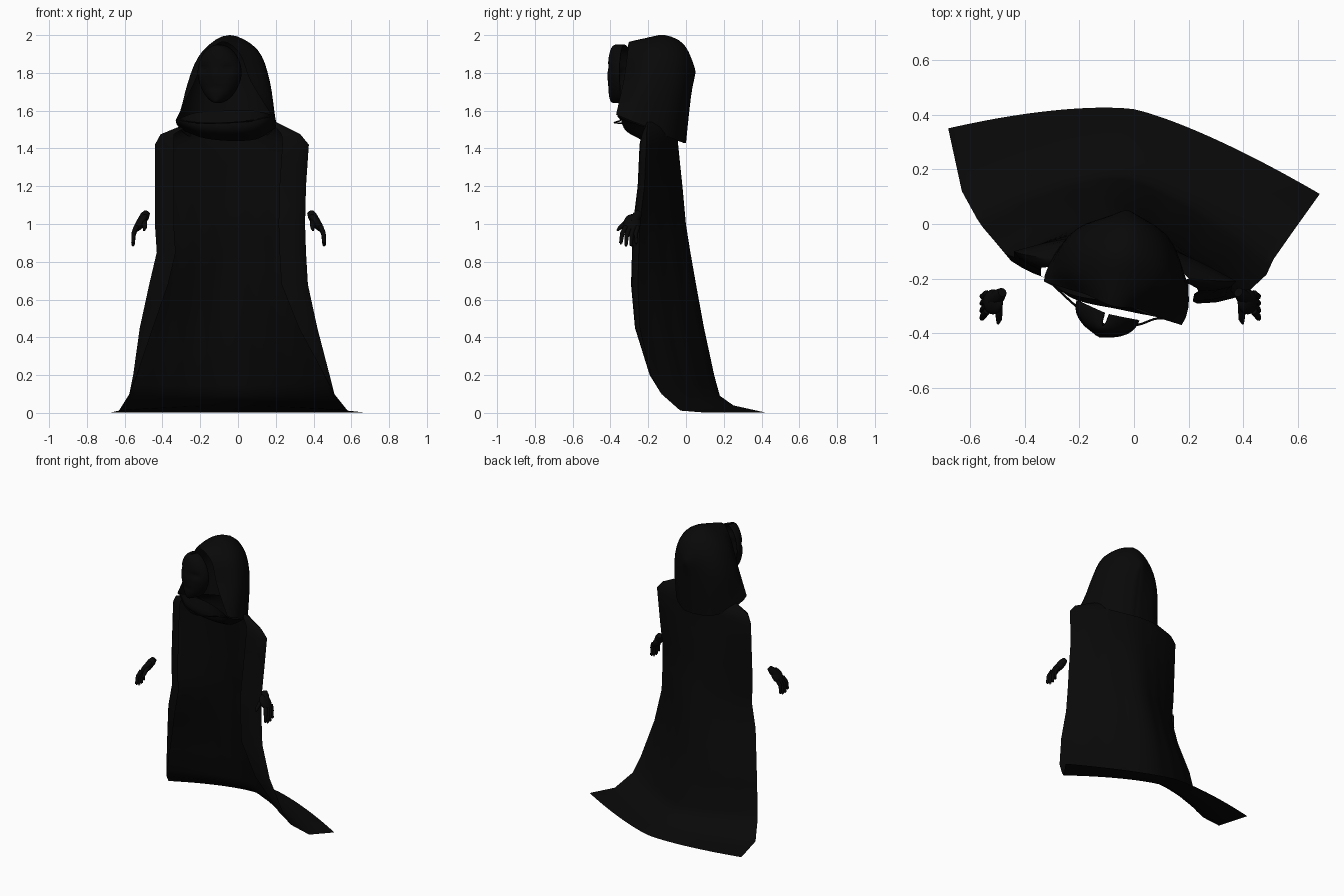
import bpy, bmesh, math
from mathutils import Vector, Matrix

if "Cube" in bpy.data.objects:
    bpy.data.objects.remove(bpy.data.objects["Cube"])


def material(name, v):
    m = bpy.data.materials.new(name)
    m.diffuse_color = (v, v, v, 1)
    m.use_nodes = True
    m.node_tree.nodes["Principled BSDF"].inputs["Base Color"].default_value = m.diffuse_color
    return m


CLOTH = material("black_cloth", 0.0026)
DARK = material("dark_skin", 0.0024)


def finish(name, bm, mat, angle=50):
    me = bpy.data.meshes.new(name)
    bm.to_mesh(me)
    bm.free()
    ob = bpy.data.objects.new(name, me)
    bpy.context.collection.objects.link(ob)
    me.materials.append(mat)
    bpy.ops.object.select_all(action='DESELECT')
    ob.select_set(True)
    bpy.context.view_layer.objects.active = ob
    bpy.ops.object.shade_smooth_by_angle(angle=math.radians(angle))
    return ob


def spline(pts, n):
    """Resample points with a Catmull-Rom curve, n steps per span."""
    p = [Vector(q) for q in pts]
    p = [p[0] * 2 - p[1]] + p + [p[-1] * 2 - p[-2]]
    out = []
    for i in range(1, len(p) - 2):
        a, b, c, d = p[i - 1:i + 3]
        for k in range(n):
            t = k / n
            out.append(0.5 * (2 * b + (c - a) * t + (2 * a - 5 * b + 4 * c - d) * t * t
                              + (3 * b - a - 3 * c + d) * t ** 3))
    return out + [p[-2]]


def grid(rows):
    bm = bmesh.new()
    vs = [[bm.verts.new(p) for p in r] for r in rows]
    for a, b in zip(vs, vs[1:]):
        for i in range(len(a) - 1):
            bm.faces.new((a[i], a[i + 1], b[i + 1], b[i]))
    return bm


# Cape: edge height, left edge x y, back centre y z, right edge x y
levels = [
    (1.54, -.25, -.14, -.05, 1.54, .20, -.20),
    (1.475, -.41, -.11, -.045, 1.475, .33, -.21),
    (1.42, -.44, -.10, -.045, 1.42, .375, -.21),
    (1.20, -.44, -.11, -.02, 1.20, .36, -.22),
    (1.00, -.44, -.12, .00, 1.00, .355, -.245),
    (.85, -.43, -.125, .025, .85, .36, -.25),
    (.68, -.47, -.11, .055, .68, .37, -.255),
    (.45, -.52, -.05, .095, .45, .42, -.245),
    (.20, -.555, -.01, .15, .20, .485, -.185),
    (.10, -.575, .02, .18, .09, .51, -.13),
    (.012, -.63, .12, .25, .04, .58, -.03),
    (.001, -.68, .35, .42, .001, .68, .11),
]
rows = []
N = 40
for z, lx, ly, cy, cz, rx, ry in levels:
    l, r = Vector((lx, ly, z)), Vector((rx, ry, z))
    rise = cy - (ly + ry) / 2
    power = 1.45 + .25 * max(0, z - 1) / .5
    fold = .006 * min(1, z / .3) * (1 - z / 1.6)
    curl = max(0, min(1, (z - .1) / .5)) * min(1, (1.56 - z) / .12)
    front = [Vector((.10, -.07, 0)), Vector((.06, -.05, 0)), Vector((.02, -.025, 0))]
    row = [l + v * curl for v in front]
    for i in range(N + 1):
        t = i / N
        b = 1 - abs(2 * t - 1) ** power
        p = l.lerp(r, t)
        p.y += rise * b - fold * (1 - math.cos(14 * math.pi * t)) * .5
        p.z += (cz - z) * b
        row.append(p)
    row += [r + Vector(v) * curl for v in ((-.02, -.02, 0), (-.07, -.032, 0), (-.14, -.036, 0))]
    rows.append(row)
cape_rows = []
for a, b in zip(rows, rows[1:]):
    cape_rows += [a, [p.lerp(q, .5) for p, q in zip(a, b)]]
cape_rows.append(rows[-1])
cape = finish("cape", grid(cape_rows), CLOTH)

# Hood: arches from the face opening to the back of the head
arches = [
    [(-.33, -.21, 1.55), (-.235, -.24, 1.74), (-.17, -.26, 1.89), (-.08, -.30, 1.965),
     (.01, -.31, 1.90), (.065, -.33, 1.76), (.175, -.37, 1.58)],
    [(-.32, -.17, 1.52), (-.265, -.17, 1.75), (-.19, -.18, 1.91), (-.06, -.21, 1.985),
     (.09, -.22, 1.92), (.155, -.25, 1.76), (.20, -.30, 1.55)],
    [(-.27, -.08, 1.47), (-.25, -.07, 1.74), (-.17, -.08, 1.92), (-.04, -.11, 2.0),
     (.10, -.12, 1.92), (.165, -.15, 1.75), (.19, -.20, 1.51)],
    [(-.17, -.01, 1.44), (-.18, .00, 1.72), (-.13, .00, 1.87), (-.03, -.01, 1.95),
     (.07, -.02, 1.88), (.12, -.04, 1.72), (.14, -.09, 1.46)],
    [(-.05, .00, 1.43), (-.06, .025, 1.68), (-.05, .045, 1.80), (-.025, .045, 1.83),
     (.0, .04, 1.80), (.02, .02, 1.68), (.03, -.015, 1.43)],
    [(-.02, -.005, 1.43), (-.02, .025, 1.68), (-.02, .045, 1.78), (-.02, .045, 1.785),
     (-.02, .045, 1.78), (-.02, .025, 1.68), (-.02, -.005, 1.43)],
]
arches = [spline(a, 4) for a in arches]
bm = grid([spline(c, 3) for c in zip(*arches)])
bmesh.ops.remove_doubles(bm, verts=bm.verts, dist=.0005)
hood = finish("hood", bm, CLOTH)

# Cowl: cloth hanging below the chin and closing the neck
lip = spline([(-.33, -.21, 1.55), (-.22, -.26, 1.59), (-.06, -.29, 1.60), (.08, -.34, 1.60),
              (.175, -.37, 1.58)], 6)
belly = spline([(-.32, -.18, 1.53), (-.22, -.27, 1.51), (-.05, -.31, 1.50), (.09, -.33, 1.51),
                (.195, -.32, 1.55)], 6)
neck = spline([(-.28, -.11, 1.49), (-.18, -.20, 1.455), (-.04, -.22, 1.44), (.10, -.23, 1.45),
               (.20, -.20, 1.51)], 6)
cowl = finish("cowl", grid([spline(c, 4) for c in zip(lip, belly, neck)]), CLOTH)


# Face mask: thin egg-shaped plate bent around the face
def bump(x, z, cx, cz, wx, wz):
    return math.exp(-((x - cx) / wx) ** 2 - ((z - cz) / wz) ** 2)


turn = Matrix.Translation((-.09, -.30, 1.795)) @ Matrix.Rotation(math.radians(-18), 4, 'Z')
rows = []
for j in range(31):
    a = math.pi * (.02 + .96 * j / 30)
    h = math.cos(a)
    half = math.sin(a) * (1 - .15 * max(0, -h))
    row = []
    for i in range(29):
        s = i / 14 - 1
        x = s * half
        y = -.105 * math.cos(s * math.pi / 2 * .9) * (.45 + .55 * math.sin(a) ** .7)
        y -= .035 * (1 - math.sin(a)) * (1 if h < 0 else .6)
        dent = bump(x, h, .42, .2, .22, .13) + bump(x, h, -.42, .2, .22, .13) + .4 * bump(x, h, 0, -.5, .3, .06)
        y += .012 * dent - .008 * bump(x, h, 0, -.05, .12, .22)
        row.append(turn @ Vector((.113 * math.sin(s * math.pi / 2) * half, y, .147 * h)))
    rows.append(row)
mask = finish("face_mask", grid(rows), DARK)
sol = mask.modifiers.new("thickness", 'SOLIDIFY')
sol.thickness = .008


def tube(bm, pts, radii, sides=8):
    """Tapered tube along a path, closed at both ends."""
    pts = [Vector(p) for p in pts]
    rings = []
    for i, p in enumerate(pts):
        d = (pts[min(i + 1, len(pts) - 1)] - pts[max(i - 1, 0)]).normalized()
        q = d.to_track_quat('Z', 'Y')
        rings.append([bm.verts.new(p + q @ Vector((math.cos(a), math.sin(a), 0)) * radii[i])
                      for a in [2 * math.pi * k / sides for k in range(sides)]])
    for a, b in zip(rings, rings[1:]):
        for k in range(sides):
            j = (k + 1) % sides
            bm.faces.new((a[k], a[j], b[j], b[k]))
    bm.faces.new(rings[0][::-1])
    bm.faces.new(rings[-1])


# Neck cord across the opening
bm = bmesh.new()
cord = spline([(-.32, -.20, 1.55), (-.20, -.31, 1.535), (-.09, -.375, 1.535), (.01, -.37, 1.54),
               (.09, -.345, 1.55), (.17, -.36, 1.57)], 5)
tube(bm, cord, [.004] * len(cord), 6)
finish("neck_cord", bm, CLOTH)

# Hands: wrist and palm, four fingers and a thumb, mirrored about the wearer's middle
fingers = [(-.345, .90), (-.318, .887), (-.290, .887), (-.264, .90)]
for name, side in (("left_hand", 1), ("right_hand", -1)):
    bm = bmesh.new()
    palm = Vector((-.516, -.285, 1.005))
    rot = Matrix.Rotation(math.radians(35), 4, 'Y')
    bmesh.ops.create_uvsphere(bm, u_segments=14, v_segments=10, radius=1,
                              matrix=Matrix.Translation(palm) @ rot @ Matrix.Diagonal((.024, .046, .055, 1)))
    tube(bm, [(-.482, -.25, 1.062), (-.495, -.262, 1.04), (-.515, -.28, 1.005)], [.018, .026, .026], 10)
    for i, (y, z) in enumerate(fingers):
        k = palm + Vector((-.022, -.033 + .021 * i, -.018))
        tip = Vector((-.556, y, z))
        mid = (k + tip) / 2 + Vector((-.006, -.006, .006))
        tube(bm, [k, mid, tip, tip + Vector((.001, 0, -.007))], [.0135, .012, .0095, .004])
    tube(bm, [(-.498, -.28, 1.025), (-.495, -.32, 1.005), (-.494, -.35, .98), (-.498, -.364, .965)],
         [.017, .014, .011, .005])
    if side < 0:
        for v in bm.verts:
            v.co.x = -.10 - v.co.x
        bmesh.ops.reverse_faces(bm, faces=bm.faces)
    finish(name, bm, DARK)
